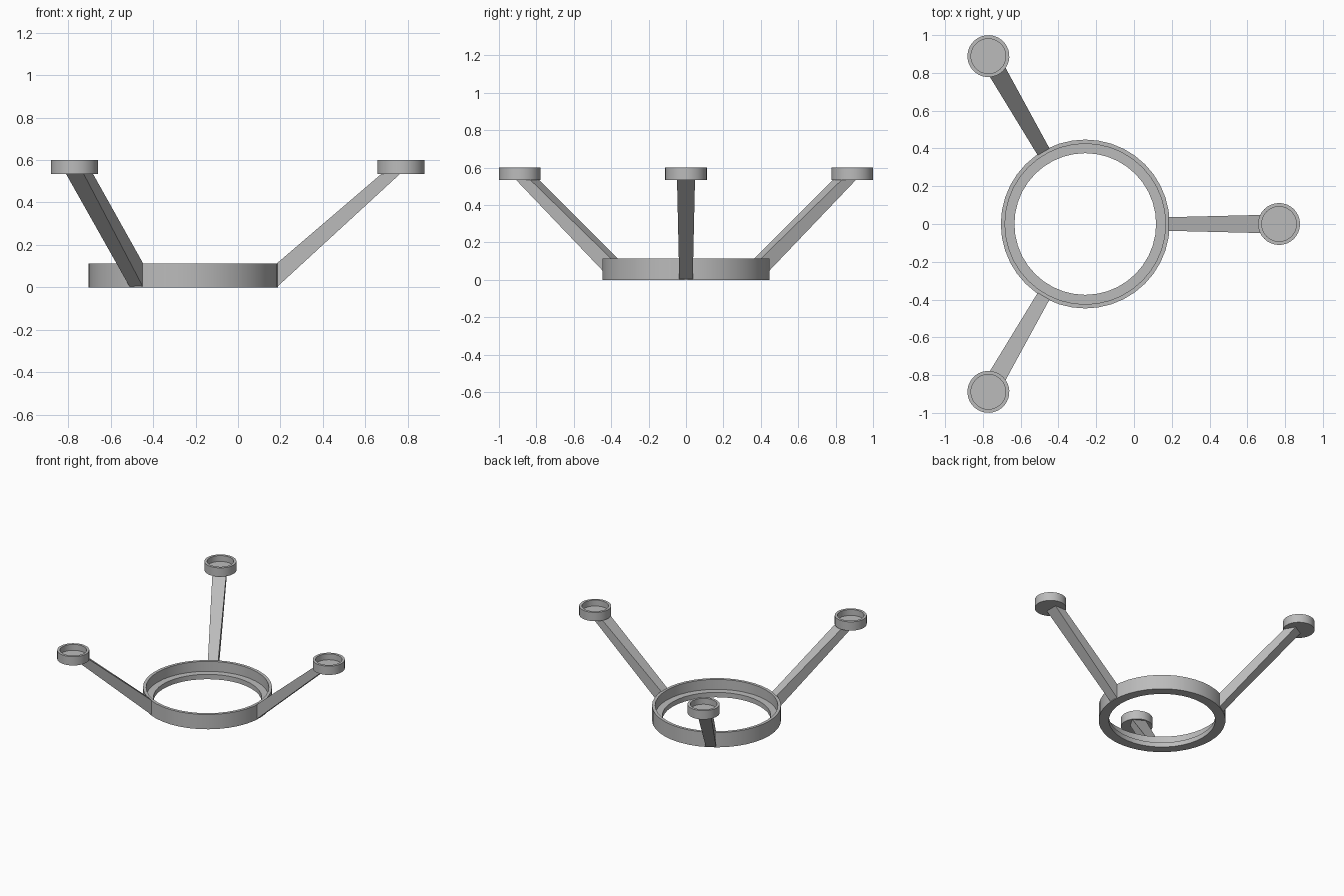
import bpy
import bmesh
from math import cos, sin, pi, radians
from mathutils import Matrix

cube = bpy.data.objects.get("Cube")
if cube:
    bpy.data.objects.remove(cube, do_unlink=True)

# Single grey plastic
grey = bpy.data.materials.new("plain grey")
grey.use_nodes = True
colour = (0.5, 0.5, 0.5, 1)
grey.diffuse_color = colour
grey.node_tree.nodes["Principled BSDF"].inputs["Base Color"].default_value = colour

CENTRE = Matrix.Translation((-0.258, 0, 0))
CUP_REACH = 1.026
CUP_BASE = 0.533


def finish(name, bm, matrix):
    bmesh.ops.remove_doubles(bm, verts=bm.verts, dist=1e-5)
    bmesh.ops.recalc_face_normals(bm, faces=bm.faces)
    mesh = bpy.data.meshes.new(name)
    bm.to_mesh(mesh)
    bm.free()
    mesh.materials.append(grey)
    obj = bpy.data.objects.new(name, mesh)
    bpy.context.collection.objects.link(obj)
    obj.matrix_world = matrix
    bpy.ops.object.select_all(action="DESELECT")
    obj.select_set(True)
    bpy.context.view_layer.objects.active = obj
    bpy.ops.object.shade_smooth_by_angle(angle=radians(30))


def lathe(name, profile, sides, matrix, closed):
    """Turn an (r, z) profile about the local z axis."""
    bm = bmesh.new()
    verts = [bm.verts.new((r, 0, z)) for r, z in profile]
    edges = [bm.edges.new(pair) for pair in zip(verts, verts[1:])]
    if closed:
        edges.append(bm.edges.new((verts[-1], verts[0])))
    bmesh.ops.spin(bm, geom=verts + edges, axis=(0, 0, 1), cent=(0, 0, 0),
                   angle=2 * pi, steps=sides, use_merge=True)
    finish(name, bm, matrix)


def arm(name, matrix):
    """Tapered bar from the ring wall up to the underside of a cup."""
    bm = bmesh.new()
    root = [(0.44, -0.036, 0), (0.44, 0.036, 0),
            (0.44, 0.036, 0.112), (0.44, -0.036, 0.112)]
    tip = [(1.02, -0.048, CUP_BASE), (1.02, 0.048, CUP_BASE),
           (0.932, 0.048, CUP_BASE), (0.932, -0.048, CUP_BASE)]
    a = [bm.verts.new(p) for p in root]
    b = [bm.verts.new(p) for p in tip]
    bm.faces.new(a)
    bm.faces.new(b)
    for i in range(4):
        j = (i + 1) % 4
        bm.faces.new((a[i], a[j], b[j], b[i]))
    finish(name, bm, matrix)


# Base ring with an inner ledge
lathe("base_ring", [(0.375, 0), (0.447, 0), (0.447, 0.113), (0.425, 0.113),
                    (0.425, 0.037), (0.375, 0.037)], 40, CENTRE, True)

# Three arms, each carrying a shallow cup
for label, angle in (("left", 0), ("back_right", 120), ("front_right", 240)):
    turn = CENTRE @ Matrix.Rotation(radians(angle), 4, "Z")
    arm(label + "_arm", turn)
    lathe(label + "_cup", [(0, 0), (0.111, 0), (0.111, 0.067), (0.092, 0.067),
                           (0.092, 0.022), (0, 0.022)], 32,
          turn @ Matrix.Translation((CUP_REACH, 0, CUP_BASE)), False)
